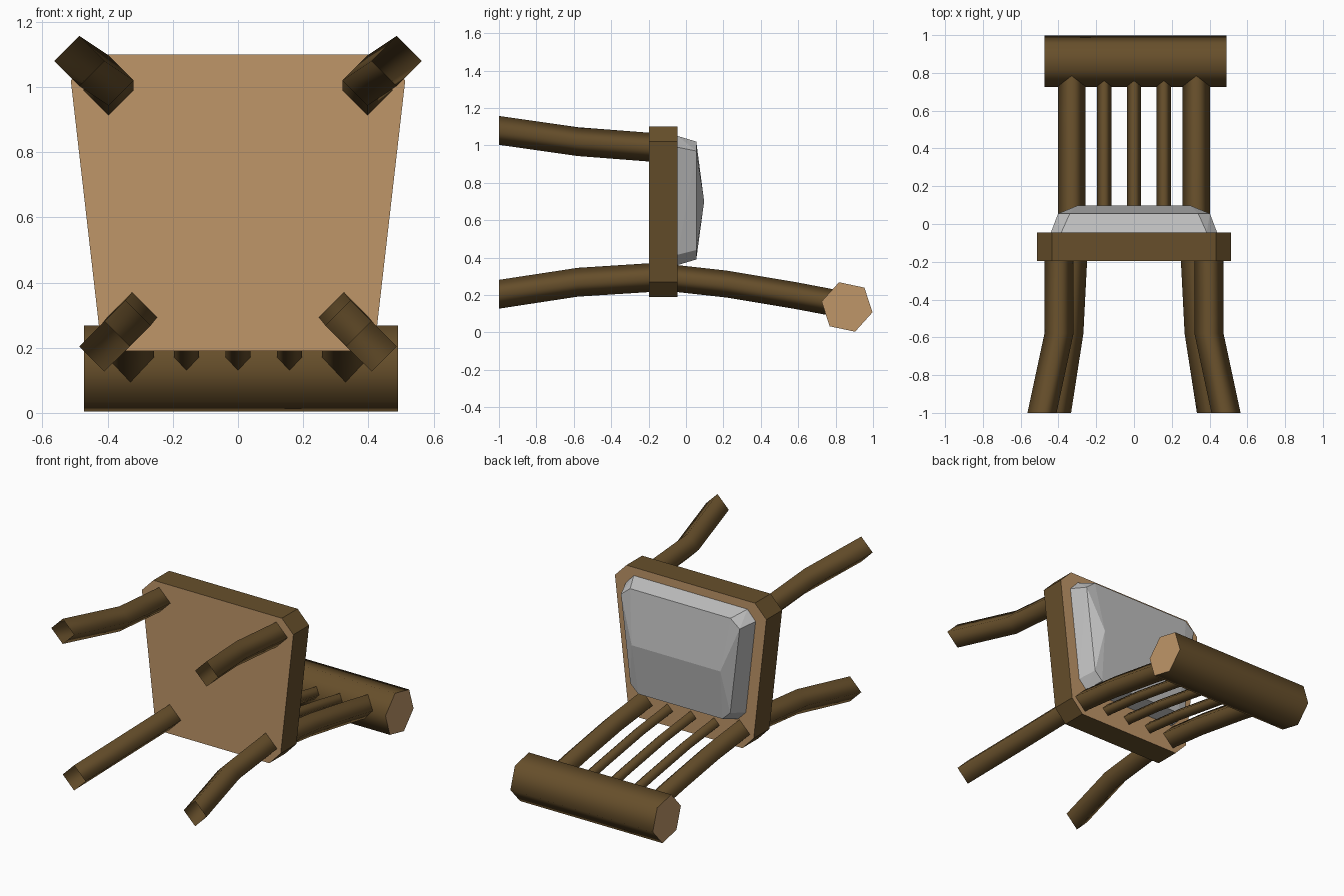
import bpy, bmesh, math
from mathutils import Vector

if "Cube" in bpy.data.objects:
    bpy.data.objects.remove(bpy.data.objects["Cube"])


def material(name, rgb):
    m = bpy.data.materials.new(name)
    m.diffuse_color = (*rgb, 1)
    m.use_nodes = True
    m.node_tree.nodes["Principled BSDF"].inputs["Base Color"].default_value = m.diffuse_color
    return m


BROWN = material("dark brown wood", (0.135, 0.078, 0.024))
TAN = material("light tan wood", (0.52, 0.305, 0.14))
GREY = material("grey fabric", (0.52, 0.52, 0.52))


def finish(name, bm, mats):
    bmesh.ops.recalc_face_normals(bm, faces=bm.faces[:])
    me = bpy.data.meshes.new(name)
    bm.to_mesh(me)
    bm.free()
    for m in mats:
        me.materials.append(m)
    ob = bpy.data.objects.new(name, me)
    bpy.context.collection.objects.link(ob)
    return ob


def loft(bm, rings):
    """Skin a list of closed point rings; returns the vertex rings."""
    vs = [[bm.verts.new(p) for p in r] for r in rings]
    for a, b in zip(vs, vs[1:]):
        n = len(a)
        for i in range(n):
            bm.faces.new((a[i], a[(i + 1) % n], b[(i + 1) % n], b[i])).smooth = True
    return vs


def octagon(y, wide_top, edge_top, z1, z2, wide_bot, edge_bot, z3, z4):
    """Tapered outline with cut corners: z1 < z2 bottom, z3 < z4 top."""
    right = [(edge_bot, z1), (wide_bot, z2), (wide_top, z3), (edge_top, z4)]
    left = [(-x, z) for x, z in reversed(right)]
    return [(x, y, z) for x, z in right + left]


def tube(name, path, r):
    """Four-sided smooth rod with open ends, following path."""
    bm = bmesh.new()
    loft(bm, [[(x + r, y, z), (x, y, z + r), (x - r, y, z), (x, y, z - r)]
              for x, y, z in path])
    return finish(name, bm, [BROWN])


# Seat board: tan broad faces, brown edges
bm = bmesh.new()
rings = loft(bm, [octagon(y, 0.513, 0.435, 0.19, 0.27, 0.427, 0.35, 1.02, 1.10)
                  for y in (-0.197, -0.045)])
for f in bm.faces:
    f.smooth = False
for r in rings:
    bm.faces.new(r).material_index = 1
finish("seat", bm, [BROWN, TAN])

# Cushion: two outlines and a central ridge
bm = bmesh.new()
pts = octagon(-0.045, 0.44, 0.385, 0.36, 0.415, 0.374, 0.32, 0.99, 1.05)
pts += octagon(0.055, 0.402, 0.34, 0.39, 0.44, 0.338, 0.285, 0.97, 1.02)
pts += [(-0.30, 0.097, 0.70), (0.30, 0.097, 0.70)]
for p in pts:
    bm.verts.new(p)
bmesh.ops.convex_hull(bm, input=bm.verts[:])
finish("cushion", bm, [GREY])

# Legs and back posts, mirrored left and right
for s, side in ((-1, "left"), (1, "right")):
    tube(side + "_front_leg", [(s * 0.397, -0.19, 0.99), (s * 0.397, -0.58, 1.02),
                               (s * 0.487, -1.0, 1.08)], 0.077)
    tube(side + "_rear_leg", [(s * 0.325, -0.19, 0.293), (s * 0.345, -0.58, 0.268),
                              (s * 0.41, -1.0, 0.204)], 0.077)
    tube(side + "_back_post", [(s * 0.33, -0.05, 0.288), (s * 0.33, 0.22, 0.258),
                               (s * 0.33, 0.58, 0.198), (s * 0.33, 0.86, 0.145)], 0.072)

# Thin back spindles
for i in (-1, 0, 1):
    x = i * 0.158
    tube("back_spindle", [(x, -0.05, 0.288), (x, 0.22, 0.258),
                          (x, 0.58, 0.198), (x, 0.86, 0.145)], 0.038)

# Top rail: hexagonal bar with tan ends
bm = bmesh.new()
hexagon = [(0.861 + 0.139 * math.cos(math.radians(60 * k - 12)),
            0.136 + 0.139 * math.sin(math.radians(60 * k - 12))) for k in range(6)]
rings = loft(bm, [[(x, y, z) for y, z in hexagon] for x in (-0.473, 0.491)])
for r in rings:
    cap = bm.faces.new(r)
    cap.material_index = 1
    for e in cap.edges:
        e.smooth = False
finish("top_rail", bm, [BROWN, TAN])
